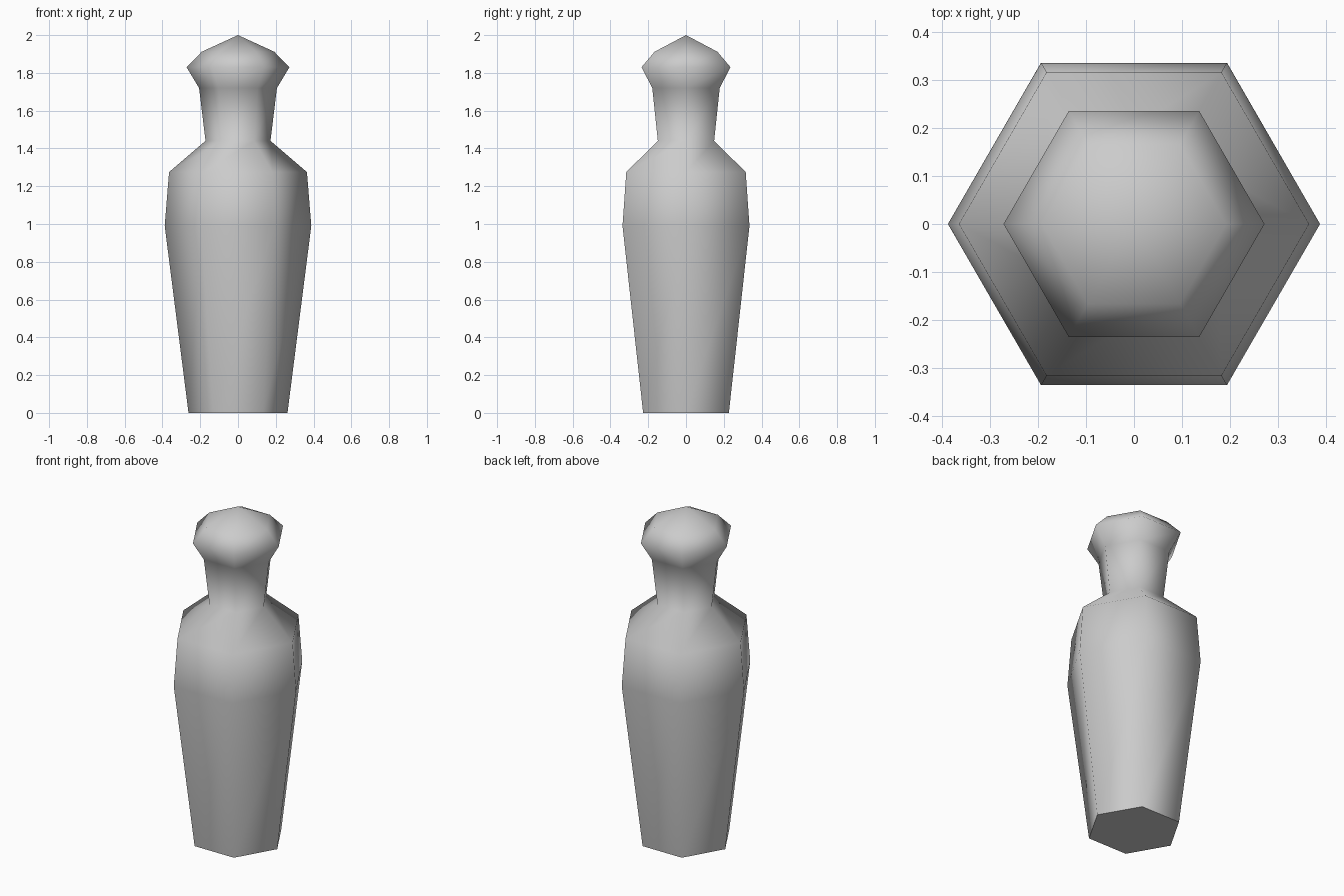
import bpy, bmesh, math

cube = bpy.data.objects.get("Cube")
if cube:
    bpy.data.objects.remove(cube, do_unlink=True)

SIDES = 6
# Radius and height of each ring, from the base to the stopper
PROFILE = [(0.262, 0), (0.388, 0.99), (0.365, 1.275), (0.172, 1.44),
           (0.206, 1.72), (0.272, 1.83), (0.192, 1.912)]
TOP = 2.0

# Plain grey surface
grey = bpy.data.materials.new("plain grey")
grey.use_nodes = True
colour = (0.6, 0.6, 0.6, 1)
grey.diffuse_color = colour
grey.node_tree.nodes["Principled BSDF"].inputs["Base Color"].default_value = colour

# Hexagonal bottle turned from the profile
bm = bmesh.new()
rings = []
for radius, z in PROFILE:
    angles = [math.tau * i / SIDES for i in range(SIDES)]
    rings.append([bm.verts.new((radius * math.cos(a), radius * math.sin(a), z))
                  for a in angles])
for low, high in zip(rings, rings[1:]):
    for i in range(SIDES):
        j = (i + 1) % SIDES
        bm.faces.new((low[i], low[j], high[j], high[i]))

# Flat base and pointed top
bm.faces.new(reversed(rings[0]))
tip = bm.verts.new((0, 0, TOP))
for i in range(SIDES):
    bm.faces.new((rings[-1][i], rings[-1][(i + 1) % SIDES], tip))

mesh = bpy.data.meshes.new("bottle")
bm.to_mesh(mesh)
bm.free()
mesh.materials.append(grey)
bottle = bpy.data.objects.new("bottle", mesh)
bpy.context.collection.objects.link(bottle)

# Smooth sides, sharp edge around the base
bpy.ops.object.select_all(action="DESELECT")
bottle.select_set(True)
bpy.context.view_layer.objects.active = bottle
bpy.ops.object.shade_smooth_by_angle(angle=math.radians(72))
